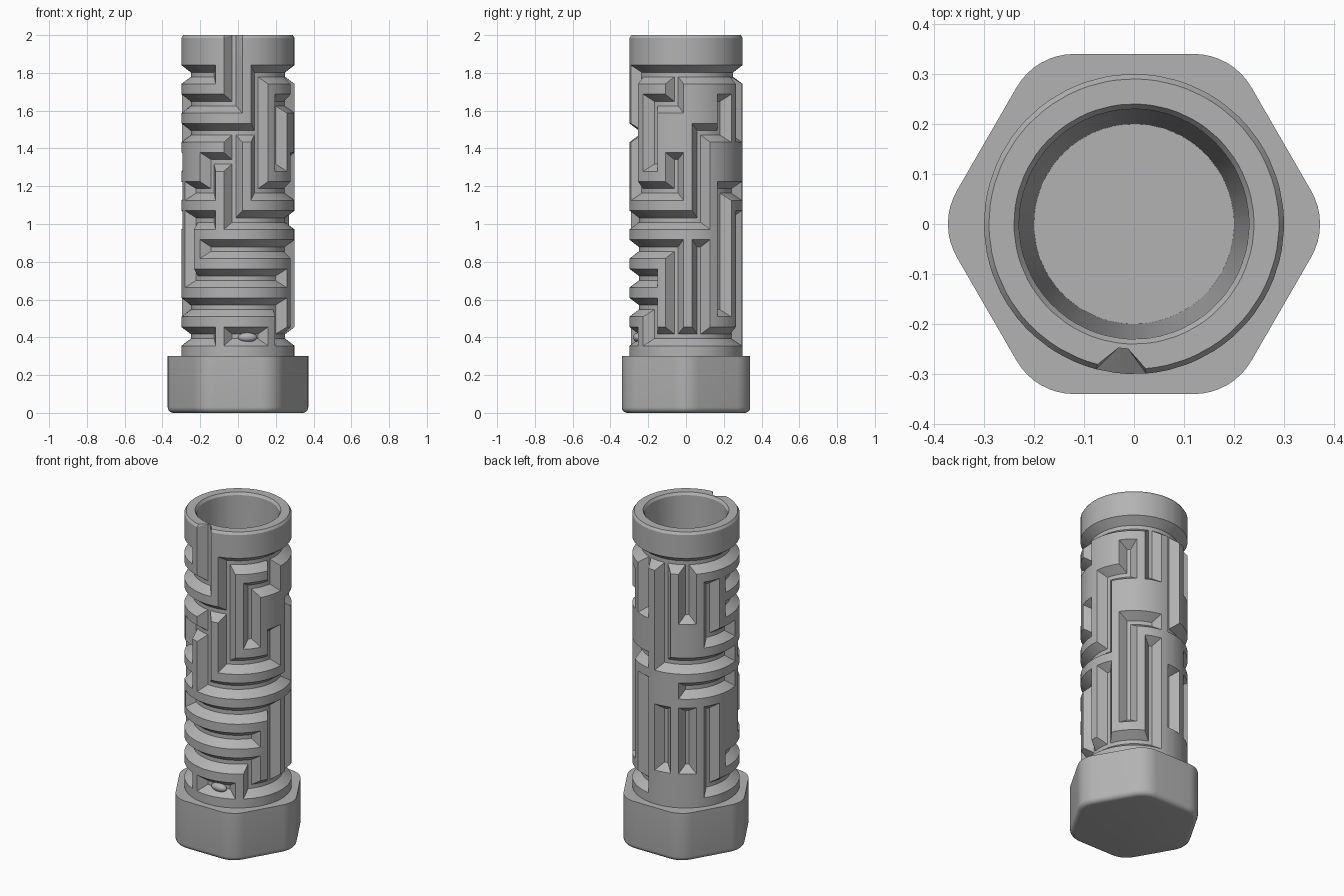
import bpy, bmesh, math

if "Cube" in bpy.data.objects:
    bpy.data.objects.remove(bpy.data.objects["Cube"])

mat = bpy.data.materials.new("plain_grey")
mat.use_nodes = True
grey = (0.45, 0.45, 0.45, 1)
mat.diffuse_color = grey
mat.node_tree.nodes["Principled BSDF"].inputs["Base Color"].default_value = grey


def finish(bm, name, angle):
    bmesh.ops.recalc_face_normals(bm, faces=bm.faces)
    mesh = bpy.data.meshes.new(name)
    bm.to_mesh(mesh)
    bm.free()
    mesh.materials.append(mat)
    obj = bpy.data.objects.new(name, mesh)
    bpy.context.collection.objects.link(obj)
    bpy.ops.object.select_all(action='DESELECT')
    obj.select_set(True)
    bpy.context.view_layer.objects.active = obj
    bpy.ops.object.shade_smooth_by_angle(angle=math.radians(angle))
    return obj


# Maze layout on a wrapped grid of columns and rows
COLS = 13
START = -5
RADIUS = 0.3
DEPTH = 0.05
FLOOR, LIP = 0.012, 0.05          # half widths of groove floor and mouth
ROW_STEP = 0.154
COL_STEP = math.tau * RADIUS / COLS
FIRST_ROW = 0.405

# vertical grooves: column, lower row, upper row
verticals = [
    (0, 8, 12), (0, 4, 7), (1, 5, 9), (2, 6, 8), (2, 0, 1), (3, 8, 9),
    (3, 5, 6), (3, 0, 3), (4, 4, 7), (4, 0, 3), (5, 7, 8), (5, 1, 5),
    (6, 7, 9), (6, 0, 4), (7, 5, 9), (7, 1, 3), (8, 7, 9), (8, 1, 3),
    (9, 6, 8), (9, 0, 3), (11, 2, 4), (12, 5, 6)]
# ring grooves: row, first column, last column
rings = [
    (9, 1, 12), (8, 10, 13), (8, 2, 3), (7, 10, 14), (7, 4, 5), (6, 12, 13),
    (6, 9, 10), (5, 1, 3), (5, 5, 6), (5, 7, 10), (5, 11, 12), (4, 13, 17),
    (4, 8, 10), (4, 11, 12), (3, 12, 16), (2, 11, 15), (1, 10, 15),
    (0, 2, 6), (0, 9, 12), (0, 13, 14)]
grooves = [(c, c, lo, hi) for c, lo, hi in verticals]
grooves += [(a, b, k, k) for k, a, b in rings]


def groove_depth(col, z):
    row = (z - FIRST_ROW) / ROW_STEP
    best = 0
    for a, b, lo, hi in grooves:
        dz = max(0, lo - row, row - hi) * ROW_STEP
        for c in (col - COLS, col, col + COLS):
            dist = max(dz, max(0, a - c, c - b) * COL_STEP)
            best = max(best, min(1, (LIP - dist) / (LIP - FLOOR)))
    return best * DEPTH


# Grid lines follow the groove edges
edges = (-LIP, -FLOOR, FLOOR, LIP)
columns = [c + e / COL_STEP for c in range(COLS) for e in (*edges, COL_STEP / 2)]
heights = [0.28] + [FIRST_ROW + k * ROW_STEP + e for k in range(10) for e in edges]
outer = [(RADIUS, z) for z in heights + [1.985]] + [(0.29, 2)]
bore = [(0.24, 2), (0.23, 1.985), (0.2, 0.31)]

# Grooved hollow tube
bm = bmesh.new()
loops = []
for i, (r, z) in enumerate(outer + bore):
    loop = []
    for c in columns:
        rad = min(r, RADIUS - groove_depth(c, z)) if i < len(outer) else r
        t = math.radians(START) + math.tau * c / COLS
        loop.append((bm.verts.new((rad * math.sin(t), -rad * math.cos(t), z)), rad))
    loops.append(loop)
for low, high in zip(loops, loops[1:]):
    for i in range(len(columns)):
        j = (i + 1) % len(columns)
        quad = [low[i], low[j], high[j], high[i]]
        v = [p[0] for p in quad]
        rad = [p[1] for p in quad]
        if max(rad[:2]) - min(rad[:2]) < 1e-6 and max(rad[2:]) - min(rad[2:]) < 1e-6:
            bm.faces.new(v)
        elif abs(rad[0] - rad[2]) > 1e-6:
            bm.faces.new((v[0], v[1], v[2]))
            bm.faces.new((v[0], v[2], v[3]))
        else:
            bm.faces.new((v[0], v[1], v[3]))
            bm.faces.new((v[1], v[2], v[3]))
bm.faces.new([p[0] for p in loops[-1]])
bm.faces.new([p[0] for p in loops[0]])
finish(bm, "maze_tube", 20)

# Hexagonal base with round corners and a soft lower edge
CORNER, FILLET, ARC = 0.133, 0.03, 8
reach = (0.34 - CORNER) / math.cos(math.pi / 6)
levels = [(FILLET * (1 - math.sin(t)), FILLET * (1 - math.cos(t)))
          for t in (math.pi / 2 * k / 5 for k in range(6))]
levels += [(0, 0.3)]
levels[:6] = [(o, z) for (z, o) in [(FILLET * (1 - math.cos(t)), FILLET * (1 - math.sin(t)))
                                    for t in (math.pi / 2 * k / 5 for k in range(6))]]
bm = bmesh.new()
loops = []
for inset, z in levels:
    loop = []
    for side in range(6):
        mid = math.tau * side / 6
        for k in range(ARC + 1):
            t = mid + math.pi / 3 * (k / ARC - 0.5)
            r = CORNER - inset
            loop.append(bm.verts.new((reach * math.cos(mid) + r * math.cos(t),
                                      reach * math.sin(mid) + r * math.sin(t), z)))
    loops.append(loop)
for low, high in zip(loops, loops[1:]):
    for i in range(len(low)):
        j = (i + 1) % len(low)
        bm.faces.new((low[i], low[j], high[j], high[i]))
bm.faces.new(loops[0])
bm.faces.new(loops[-1])
finish(bm, "hex_base", 30)

# Small bump that holds the peg at the end of the maze
bm = bmesh.new()
bmesh.ops.create_uvsphere(bm, u_segments=24, v_segments=12, radius=1)
bmesh.ops.scale(bm, vec=(0.05, 0.025, 0.025), verts=bm.verts)
bmesh.ops.translate(bm, vec=(0.05, -0.255, 0.4), verts=bm.verts)
finish(bm, "detent_bump", 40)
